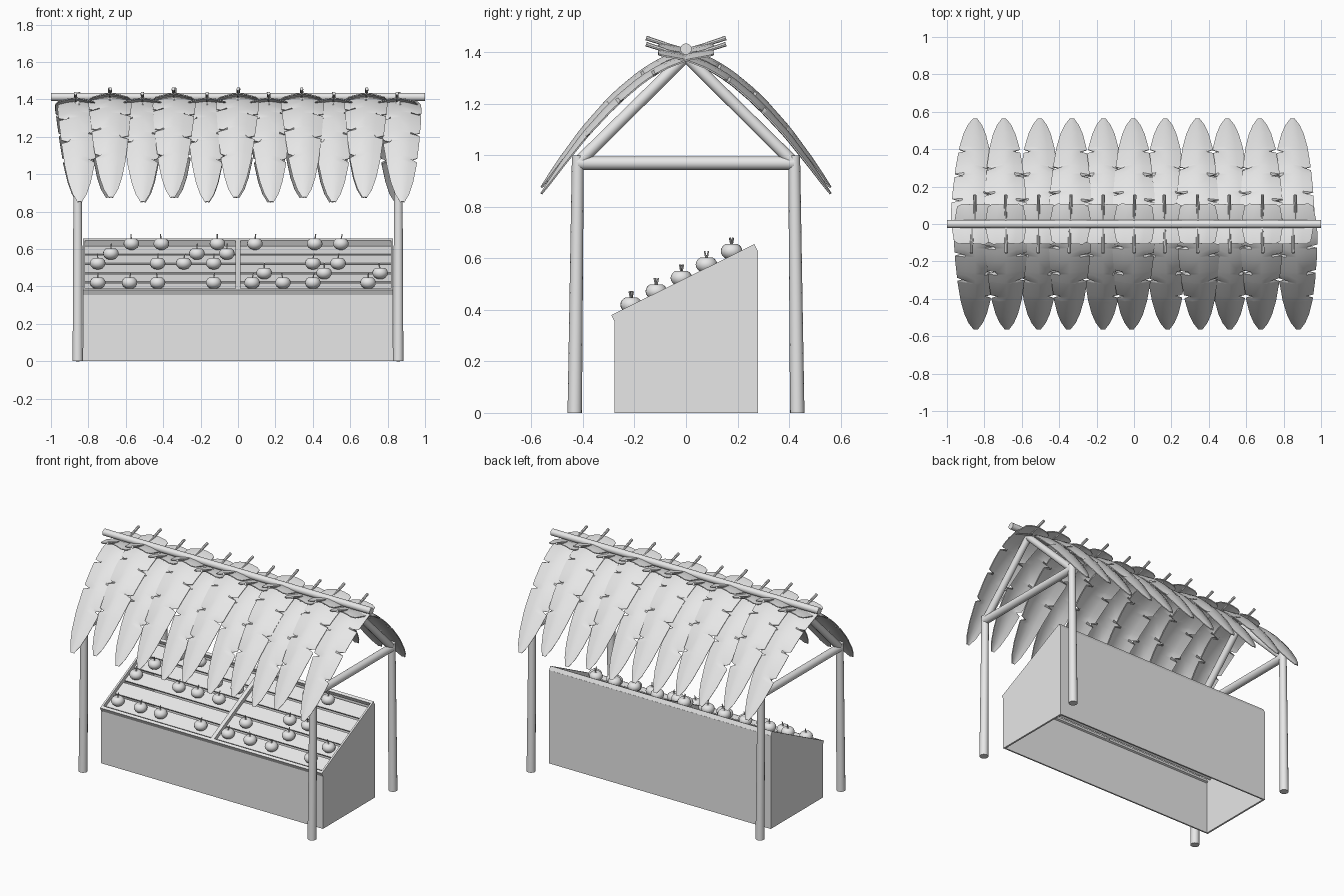
import bpy, bmesh, math, random
from mathutils import Vector, Matrix

cube = bpy.data.objects.get("Cube")
if cube:
    bpy.data.objects.remove(cube, do_unlink=True)
random.seed(4)

grey = bpy.data.materials.new("plain_grey")
grey.use_nodes = True
colour = (0.8, 0.8, 0.8, 1)
grey.diffuse_color = colour
grey.node_tree.nodes["Principled BSDF"].inputs["Base Color"].default_value = colour


def add_mesh(name, mesh):
    ob = bpy.data.objects.new(name, mesh)
    bpy.context.collection.objects.link(ob)
    return ob


def finish(name, bm, smooth=False):
    """Turn a bmesh into a mesh, optionally smooth with sharp rims."""
    bmesh.ops.recalc_face_normals(bm, faces=bm.faces)
    for f in bm.faces:
        f.smooth = smooth
    for e in bm.edges:
        if len(e.link_faces) == 2 and e.calc_face_angle() > 0.7:
            e.smooth = False
    mesh = bpy.data.meshes.new(name)
    bm.to_mesh(mesh)
    bm.free()
    mesh.materials.append(grey)
    return mesh


def add_rod(bm, a, b, r1, r2, sides=14):
    a, b = Vector(a), Vector(b)
    turn = (b - a).to_track_quat('Z', 'Y').to_matrix().to_4x4()
    bmesh.ops.create_cone(bm, cap_ends=True, segments=sides, radius1=r1, radius2=r2,
                          depth=(b - a).length,
                          matrix=Matrix.Translation((a + b) / 2) @ turn)


def rod(name, a, b, r1, r2=None):
    bm = bmesh.new()
    add_rod(bm, a, b, r1, r2 or r1)
    return add_mesh(name, finish(name, bm, True))


def box(name, size, loc, tilt=0):
    bm = bmesh.new()
    bmesh.ops.create_cube(bm, size=1)
    bmesh.ops.scale(bm, vec=size, verts=bm.verts)
    ob = add_mesh(name, finish(name, bm))
    ob.location = loc
    ob.rotation_euler.x = tilt
    return ob


# Frame: posts, cross beams, rafters and ridge pole
for x, side in ((0.857, "left"), (-0.857, "right")):
    rod(side + "_cross_beam", (x, -0.42, 0.97), (x, 0.42, 0.97), 0.026)
    for s, end in ((-1, "front"), (1, "back")):
        rod(f"{side}_{end}_post", (x, s * 0.432, 0), (x, s * 0.42, 1.0), 0.028, 0.023)
        rod(f"{side}_{end}_rafter", (x, s * 0.42, 0.97), (x, 0, 1.385), 0.024, 0.022)
rod("ridge_pole", (-1, 0, 1.413), (1, 0, 1.413), 0.022)

# Hollow counter with an open bottom
end_profile = [(-0.277, 0), (-0.277, 0.353), (-0.29, 0.38),
               (0.265, 0.655), (0.279, 0.628), (0.279, 0)]
for s, side in ((1, "left"), (-1, "right")):
    bm = bmesh.new()
    face = bm.faces.new([bm.verts.new((s * 0.83, y, z)) for y, z in end_profile])
    out = bmesh.ops.extrude_face_region(bm, geom=[face])["geom"]
    bmesh.ops.translate(bm, vec=(-s * 0.012, 0, 0),
                        verts=[v for v in out if isinstance(v, bmesh.types.BMVert)])
    add_mesh(side + "_counter_end", finish("counter_end", bm))
box("counter_front", (1.658, 0.01, 0.355), (0, -0.272, 0.1775))
box("counter_back", (1.658, 0.01, 0.63), (0, 0.274, 0.315))

# Sloping display tray
slope = math.atan2(0.275, 0.555)
cs, sn = math.cos(slope), math.sin(slope)


def tray_board(name, width, depth, thick, u, n, x=0):
    box(name, (width, depth, thick),
        (x, -0.29 + u * cs - n * sn, 0.38 + u * sn + n * cs), slope)


tray_board("tray_front_rim", 1.658, 0.02, 0.03, 0.01, -0.015)
tray_board("tray_back_rim", 1.658, 0.02, 0.03, 0.61, -0.015)
tray_board("tray_divider", 0.026, 0.6, 0.03, 0.31, -0.015)
for i in range(5):
    tray_board(f"tray_slat_{i + 1}", 1.64, 0.095, 0.01, 0.087 + i * 0.112, -0.03)

# Round fruit with a dimpled crown and a short stem
bm = bmesh.new()
bmesh.ops.create_uvsphere(bm, u_segments=16, v_segments=10, radius=0.042)
for v in bm.verts:
    r = math.hypot(v.co.x, v.co.y) / 0.042
    v.co.z *= 0.8
    if v.co.z > 0:
        v.co.z -= 0.011 * max(0, 1 - r * 1.8)
add_rod(bm, (0, 0, 0.018), (0.008, 0, 0.052), 0.004, 0.003, 6)
fruit_mesh = finish("fruit", bm, True)
fruit_rows = [
    (-0.75, -0.58, -0.43, -0.13, 0.075, 0.24, 0.40, 0.695),
    (0.14, 0.46, 0.76),
    (-0.75, -0.43, -0.29, -0.13, 0.40, 0.535),
    (-0.68, -0.22, -0.06),
    (-0.57, -0.41, -0.11, 0.09, 0.41, 0.55),
]
for row, places in enumerate(fruit_rows):
    for x in places:
        fruit = add_mesh("fruit", fruit_mesh)
        fruit.location = (x, -0.213 + row * 0.0975, 0.42 + row * 0.052)
        fruit.rotation_euler.z = random.uniform(0, 6.28)


# Broad roof leaves, arched over the ridge, with torn notches in the edges
def arch(d):
    return 1.418 - 0.28 * d - 1.196 * d * d


outline = [(-0.105, 0.07), (-0.09, 0.095), (0, 0.112), (0.08, 0.115), (0.2, 0.108),
           (0.32, 0.096), (0.42, 0.08), (0.49, 0.06), (0.535, 0.038), (0.565, 0.012)]
notches = {0.13: 1, 0.17: -1, 0.27: 1, 0.31: -1, 0.40: 1}


def half_width(d):
    for (a, wa), (b, wb) in zip(outline, outline[1:]):
        if a <= d <= b:
            return wa + (wb - wa) * (d - a) / (b - a)
    return outline[-1][1]


def make_leaf(mirror):
    bm = bmesh.new()
    stations = {d for d, w in outline}
    for d in notches:
        stations |= {d - 0.009, d, d + 0.009}
    rows = []
    for d in sorted(stations):
        w = half_width(d)
        row = []
        for f, droop in ((-1, 0.024), (-0.5, 0.008), (0, 0), (0.5, 0.008), (1, 0.024)):
            if notches.get(d) == f:
                f *= 0.62
            lower = droop * min(1, w / 0.1)
            slant = min(1, 0.28 + 2.4 * max(0, d))
            row.append(bm.verts.new((mirror * f * w, -d + lower * slant * 0.6,
                                     arch(d) - lower * 0.85)))
        rows.append(row)
    for a, b in zip(rows, rows[1:]):
        for i in range(4):
            bm.faces.new((a[i], a[i + 1], b[i + 1], b[i]))
    bmesh.ops.recalc_face_normals(bm, faces=bm.faces)
    bmesh.ops.solidify(bm, geom=bm.faces[:], thickness=0.006)
    add_rod(bm, (0, -0.06, arch(0.06) - 0.004), (0, 0.09, arch(-0.09)), 0.005, 0.008, 8)
    add_rod(bm, (0, 0.085, arch(-0.085)), (0, 0.155, 1.456), 0.008, 0.009, 8)
    return finish("roof_leaf", bm, True)


leaf_meshes = [make_leaf(1), make_leaf(-1)]
leaf_x = [-0.85, -0.685, -0.51, -0.34, -0.165, 0, 0.165, 0.343, 0.51, 0.685, 0.865]
for side, turn in (("front", 0), ("back", math.pi)):
    for i, x in enumerate(leaf_x):
        leaf = add_mesh(f"{side}_leaf_{i + 1}", leaf_meshes[i % 2])
        leaf.location = (x if turn == 0 else -x, 0, 0 if i % 2 else -0.024)
        leaf.rotation_euler.z = turn + random.uniform(-0.03, 0.03)
